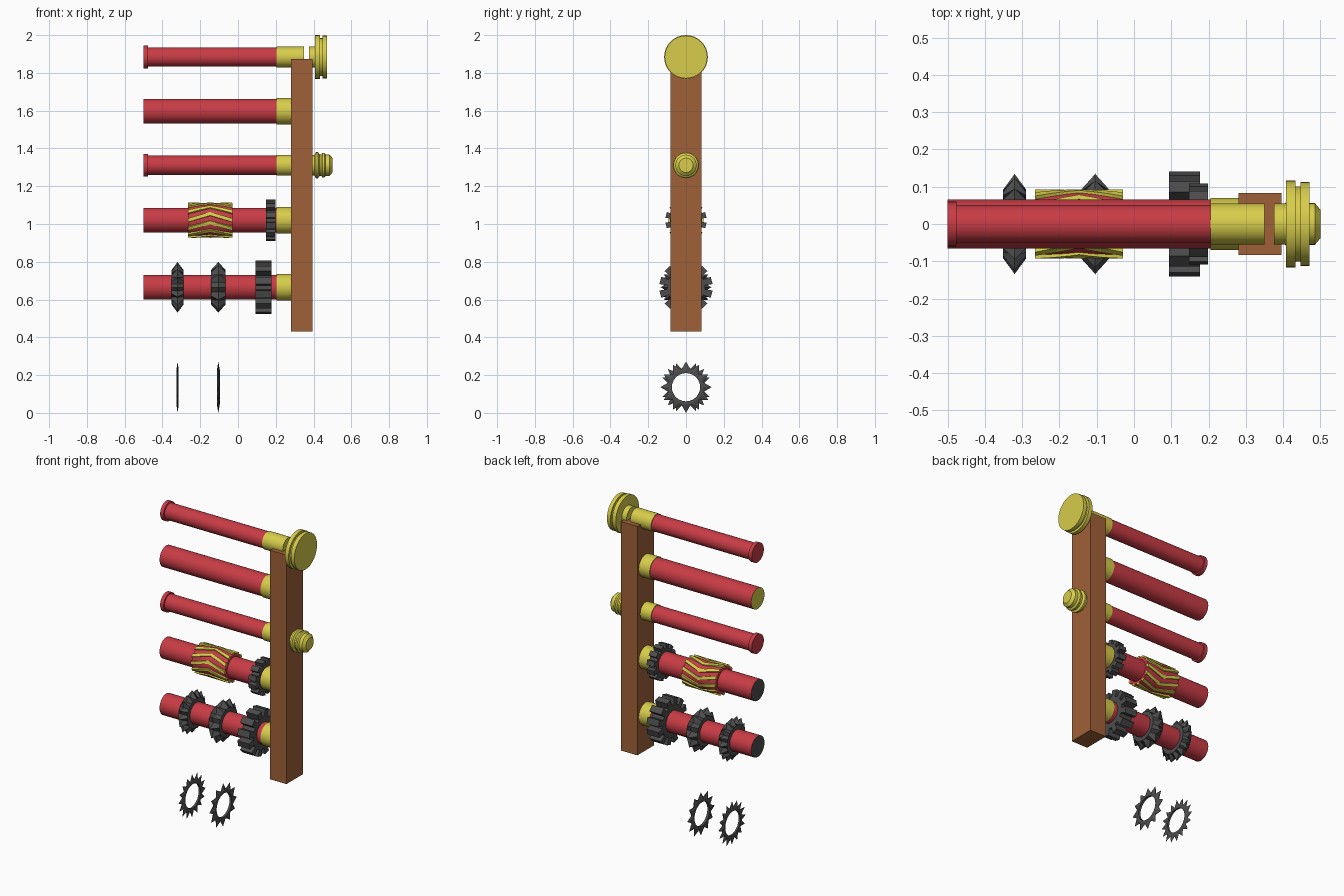
import bpy, bmesh
from math import sin, cos, pi, radians

if "Cube" in bpy.data.objects:
    bpy.data.objects.remove(bpy.data.objects["Cube"])


def material(name, rgb):
    m = bpy.data.materials.new(name)
    m.diffuse_color = (*rgb, 1)
    m.use_nodes = True
    m.node_tree.nodes["Principled BSDF"].inputs["Base Color"].default_value = m.diffuse_color
    return m


RED = material("red", (0.58, 0.045, 0.06))
GOLD = material("gold", (0.68, 0.61, 0.07))
WOOD = material("brown", (0.35, 0.12, 0.04))
DARK = material("dark_grey", (0.075, 0.075, 0.075))


def finish(bm, name, mats, loc, smooth=False):
    bmesh.ops.recalc_face_normals(bm, faces=bm.faces)
    me = bpy.data.meshes.new(name)
    bm.to_mesh(me)
    bm.free()
    ob = bpy.data.objects.new(name, me)
    ob.location = loc
    bpy.context.collection.objects.link(ob)
    for m in mats:
        me.materials.append(m)
    if smooth:
        bpy.ops.object.select_all(action='DESELECT')
        ob.select_set(True)
        bpy.context.view_layer.objects.active = ob
        bpy.ops.object.shade_smooth_by_angle(angle=radians(30))
    return ob


def ring(bm, x, r, angles):
    return [bm.verts.new((x, r * cos(a), r * sin(a))) for a in angles]


def bridge(bm, a, b):
    n = len(a)
    for i in range(n):
        bm.faces.new((a[i], a[(i + 1) % n], b[(i + 1) % n], b[i]))


def lathe(name, profile, mat, z, end_mat=None):
    """Solid of revolution about the x axis from (x, radius) points."""
    bm = bmesh.new()
    angles = [2 * pi * i / 32 for i in range(32)]
    rings = [ring(bm, x, r, angles) for x, r in profile]
    for a, b in zip(rings, rings[1:]):
        bridge(bm, a, b)
    cap = bm.faces.new(rings[0])
    bm.faces.new(rings[-1])
    mats = [mat]
    if end_mat:
        mats.append(end_mat)
        cap.material_index = 1
    return finish(bm, name, mats, (0, 0, z), True)


def block_gear(name, x, z, width, r_root, r_tip, teeth, r_in=0.06):
    """Square-toothed gear around the shaft."""
    bm = bmesh.new()
    step = 2 * pi / teeth
    pts = []
    for i in range(teeth):
        c = (i + 0.5) * step
        for da, r in ((-.30, r_root), (-.27, r_tip), (.27, r_tip), (.30, r_root)):
            pts.append((r, c + da * step))
    loops = []
    for sx in (-width / 2, width / 2):
        outer = [bm.verts.new((sx, r * cos(a), r * sin(a))) for r, a in pts]
        inner = ring(bm, sx, r_in, [a for _, a in pts])
        bridge(bm, inner, outer)
        loops.append((inner, outer))
    for k in (0, 1):
        bridge(bm, loops[0][k], loops[1][k])
    finish(bm, name, [DARK], (x, 0, z))


def spike_gear(name, x, z, width, r_root, r_tip, teeth, r_in):
    """Star ring whose teeth taper to points on the centre plane."""
    bm = bmesh.new()
    step = 2 * pi / teeth
    angles = [pi / 2 + i * step / 2 for i in range(2 * teeth)]
    tips = [bm.verts.new((0, r * cos(a), r * sin(a)))
            for i, a in enumerate(angles) for r in [r_tip if i % 2 == 0 else r_root]]
    inner = []
    for sx in (-width / 2, width / 2):
        a = ring(bm, sx, r_in, angles)
        b = ring(bm, sx, r_root - 0.004, angles)
        bridge(bm, a, b)
        bridge(bm, b, tips)
        inner.append(a)
    bridge(bm, *inner)
    finish(bm, name, [DARK], (x, 0, z))


def chevron_teeth(name, x0, x1, z, r0, r1, count, rise):
    """Raised herringbone ribs wrapped around the roller."""
    bm = bmesh.new()
    n = 8
    half = pi / count / 2
    for i in range(count):
        prev = first = None
        for k in range(n + 1):
            t = k / n
            c = 2 * pi * i / count
            # lean towards +z at the front (-y) side
            c -= rise * (1 - abs(2 * t - 1))
            x = x0 + (x1 - x0) * t
            sec = [bm.verts.new((x, r * cos(c + d), r * sin(c + d)))
                   for d, r in ((-half, r0), (-half * .8, r1), (half * .8, r1), (half, r0))]
            if prev:
                bridge(bm, prev, sec)
            first = first or sec
            prev = sec
        bm.faces.new(first)
        bm.faces.new(prev)
    finish(bm, name, [GOLD], (0, 0, z))


# Upright post
bm = bmesh.new()
bmesh.ops.create_cube(bm, size=1)
bmesh.ops.scale(bm, vec=(0.115, 0.166, 1.441), verts=bm.verts)
finish(bm, "post", [WOOD], (0.338, 0, 1.1525))

# Five horizontal rollers, each with a gold collar set into the post
Z = [1.884, 1.597, 1.311, 1.02, 0.665]
for i, z in enumerate(Z):
    slim = i in (0, 2)
    if slim:
        profile = [(-.5, .06), (-.476, .06), (-.476, .051), (.205, .051)]
    else:
        profile = [(-.5, .066), (.205, .066)]
    end = None if slim else (GOLD if i == 1 else DARK)
    lathe(f"roller_{i + 1}", profile, RED, z, end)
    r = .055 if slim else .07
    lathe(f"collar_{i + 1}", [(.205, r), (.35, r)], GOLD, z)

# Large grooved pulley on top, small stepped one on the third roller
lathe("large_pulley", [(.375, .055), (.408, .055), (.408, .116), (.433, .116), (.433, .1),
                       (.447, .1), (.447, .113), (.471, .113)], GOLD, Z[0])
lathe("small_pulley", [(.375, .055), (.405, .055), (.413, .069), (.424, .069), (.432, .056),
                       (.44, .056), (.447, .066), (.457, .066), (.464, .056), (.47, .056),
                       (.485, .056), (.5, .038)], GOLD, Z[2])

# Herringbone drum on the fourth roller
lathe("drum", [(-.265, .083), (-.148, .087), (-.03, .083)], RED, Z[3])
chevron_teeth("drum_chevrons", -.265, -.03, Z[3], .08, .093, 12, radians(22))

# Gears on the two lower rollers
block_gear("small_gear", .173, Z[3], .052, .085, .11, 12)
block_gear("large_gear", .135, Z[4], .083, .1, .142, 12)
# Spiked gears, and the matching thin rings below
for tag, x, w, thin, n in (("fine", -.32, .062, .012, 16), ("coarse", -.104, .076, .015, 12)):
    spike_gear(f"{tag}_spike_gear", x, Z[4], w, .096, .134, n, .06)
    spike_gear(f"{tag}_loose_ring", x, .136, thin, .096, .136, n, .075)
